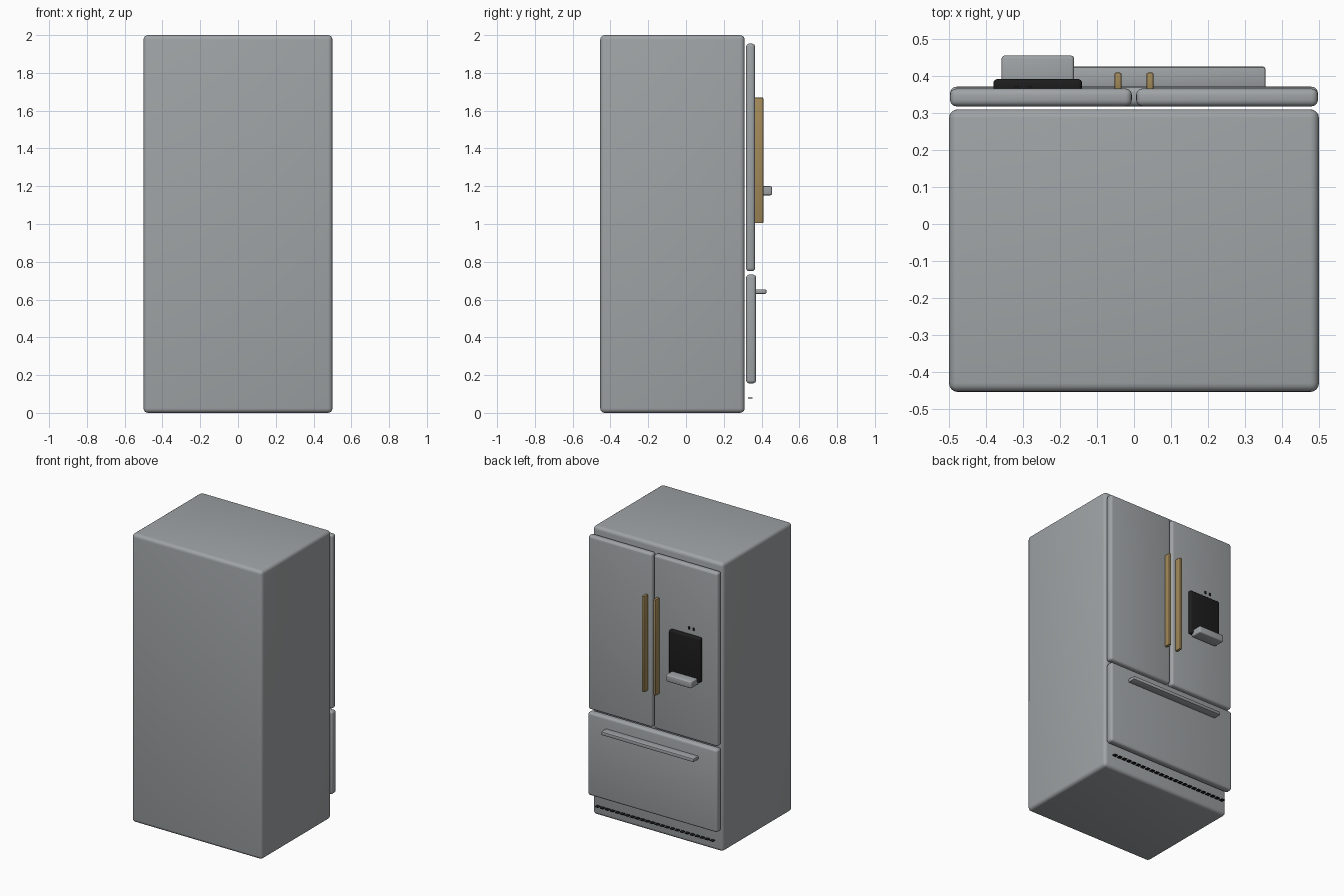
import bpy
from mathutils import Vector

cube = bpy.data.objects.get("Cube")
if cube:
    bpy.data.objects.remove(cube, do_unlink=True)


def material(name, colour):
    mat = bpy.data.materials.new(name)
    mat.use_nodes = True
    mat.diffuse_color = (*colour, 1)
    bsdf = next(n for n in mat.node_tree.nodes if n.type == "BSDF_PRINCIPLED")
    bsdf.inputs["Base Color"].default_value = (*colour, 1)
    return mat


steel = material("steel grey", (0.35, 0.37, 0.38))
brass = material("brushed brass", (0.36, 0.25, 0.10))
black = material("black", (0.012, 0.012, 0.012))


def box(name, x, y, z, mat, radius=0.0, segments=4):
    """Box spanning the (min, max) ranges, with rounded edges."""
    low, high = Vector((x[0], y[0], z[0])), Vector((x[1], y[1], z[1]))
    bpy.ops.mesh.primitive_cube_add(size=1, location=(low + high) / 2)
    obj = bpy.context.object
    obj.name = name
    obj.scale = high - low
    bpy.ops.object.transform_apply(location=False, rotation=False, scale=True)
    obj.data.materials.append(mat)
    if radius:
        bevel = obj.modifiers.new("rounded edges", "BEVEL")
        bevel.width = radius
        bevel.segments = segments
        bpy.ops.object.modifier_apply(modifier=bevel.name)
        bpy.ops.object.shade_smooth_by_angle()
    return obj


# Cabinet
box("cabinet", (-0.5, 0.5), (-0.454, 0.31), (0, 2), steel, 0.024)

# Pair of upper doors with upright handles
for side, sign in (("left", 1), ("right", -1)):
    box(f"{side}_door", sorted((sign * 0.006, sign * 0.497)),
        (0.318, 0.366), (0.75, 1.955), steel, 0.017)
    box(f"{side}_door_handle", sorted((sign * 0.034, sign * 0.053)),
        (0.36, 0.409), (1.004, 1.669), brass, 0.004, 2)

# Freezer drawer and its bar handle
box("freezer_drawer", (-0.497, 0.497), (0.318, 0.371), (0.156, 0.732), steel, 0.017)
box("drawer_handle", (-0.355, 0.355), (0.365, 0.425), (0.63, 0.654), steel, 0.005, 2)

# Water dispenser panel, tray and two small marks above it
box("dispenser_panel", (-0.38, -0.14), (0.355, 0.392), (1.17, 1.48), black, 0.012)
box("dispenser_tray", (-0.358, -0.162), (0.37, 0.455), (1.152, 1.2), steel, 0.008, 3)
for i, x in enumerate((-0.317, -0.281)):
    box(f"dispenser_mark_{i + 1}", (x - 0.006, x + 0.006),
        (0.364, 0.372), (1.512, 1.53), black)

# Row of thin vent fins along the base
fins = 24
for i in range(fins):
    x = -0.44 + 0.88 * i / (fins - 1)
    box(f"vent_fin_{i + 1}", (x - 0.013, x + 0.013),
        (0.328, 0.352), (0.077, 0.082), black)
